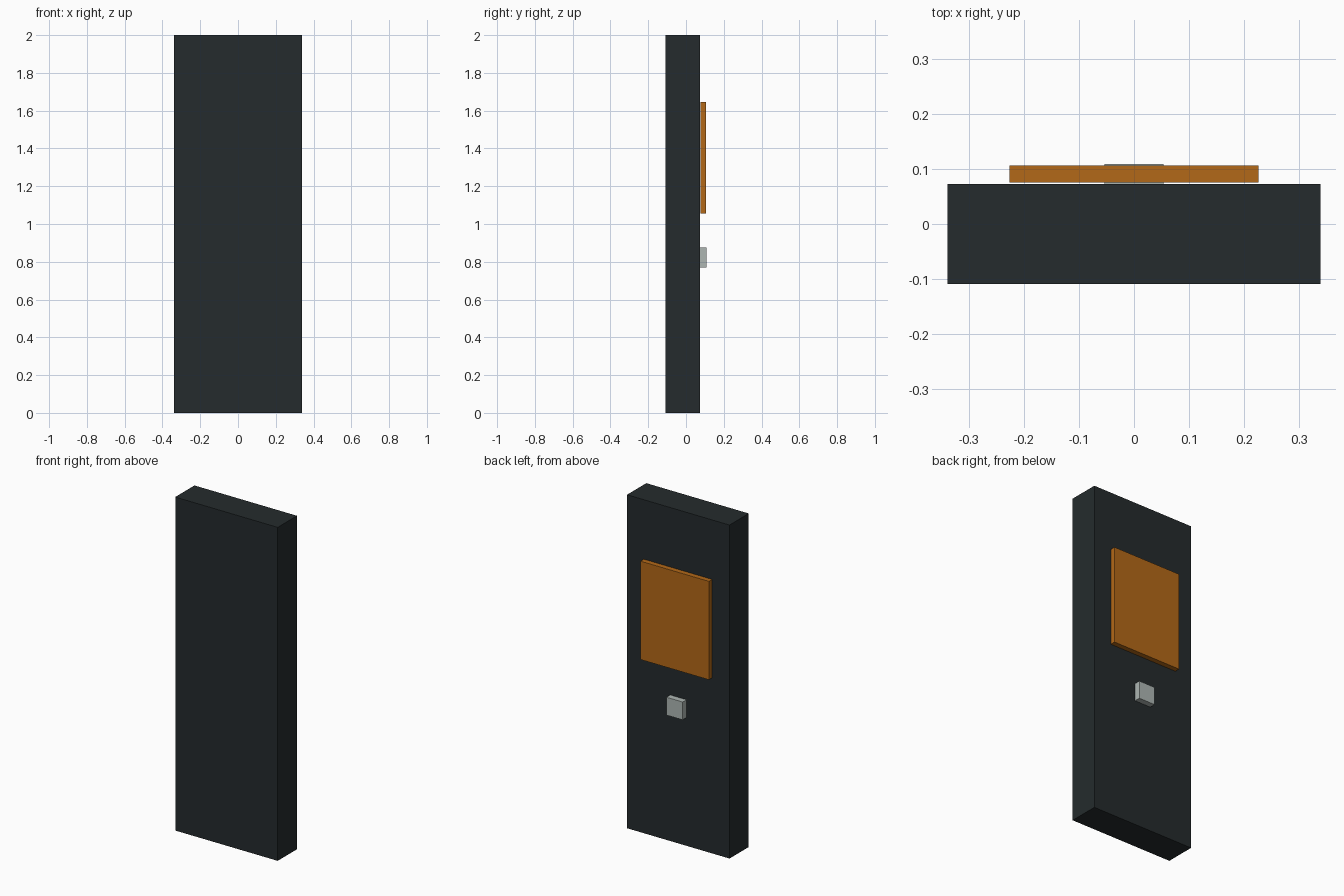
import bpy

if "Cube" in bpy.data.objects:
    bpy.data.objects.remove(bpy.data.objects["Cube"])


def material(name, rgb):
    mat = bpy.data.materials.new(name)
    mat.diffuse_color = (*rgb, 1.0)
    mat.use_nodes = True
    mat.node_tree.nodes["Principled BSDF"].inputs["Base Color"].default_value = mat.diffuse_color
    return mat


def box(name, low, high, mat):
    """Axis-aligned box between two corners."""
    centre = [(a + b) / 2 for a, b in zip(low, high)]
    bpy.ops.mesh.primitive_cube_add(size=1, location=centre)
    obj = bpy.context.object
    obj.name = name
    obj.scale = [b - a for a, b in zip(low, high)]
    bpy.ops.object.transform_apply(location=False, rotation=False, scale=True)
    obj.data.materials.append(mat)
    return obj


dark = material("dark_slate", (0.018, 0.024, 0.026))
amber = material("amber", (0.45, 0.14, 0.009))
silver = material("silver", (0.42, 0.47, 0.45))

# Tall slab
box("body", (-0.34, -0.109, 0.0), (0.34, 0.073, 2.0), dark)
# Raised panel on the back face, standing just clear of the slab
box("back_panel", (-0.227, 0.076, 1.055), (0.227, 0.107, 1.645), amber)
# Small block below the panel
box("back_button", (-0.054, 0.073, 0.769), (0.054, 0.109, 0.876), silver)
